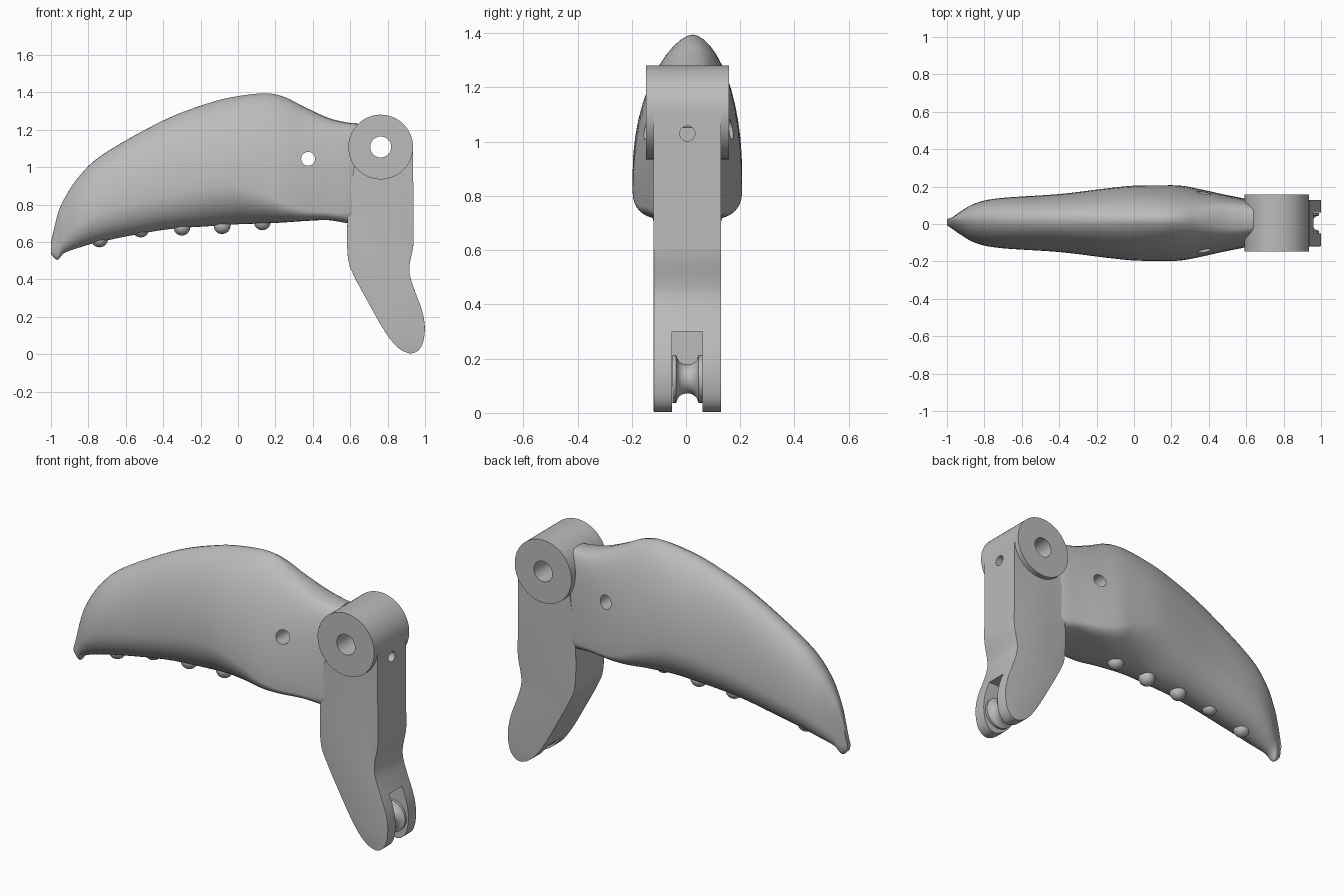
import bpy, bmesh, math
from mathutils import Vector, Matrix

cube = bpy.data.objects.get("Cube")
if cube:
    bpy.data.objects.remove(cube, do_unlink=True)

MID = 0.005  # shared centre plane of the whole part

grey = bpy.data.materials.new("light grey")
grey.use_nodes = True
grey.diffuse_color = (0.5, 0.5, 0.5, 1)
grey.node_tree.nodes["Principled BSDF"].inputs["Base Color"].default_value = (0.5, 0.5, 0.5, 1)


def finish(name, bm):
    """Turn a bmesh into a named grey object."""
    bmesh.ops.recalc_face_normals(bm, faces=bm.faces)
    mesh = bpy.data.meshes.new(name)
    bm.to_mesh(mesh)
    bm.free()
    mesh.materials.append(grey)
    obj = bpy.data.objects.new(name, mesh)
    bpy.context.collection.objects.link(obj)
    return obj


def activate(obj):
    bpy.ops.object.select_all(action='DESELECT')
    obj.select_set(True)
    bpy.context.view_layer.objects.active = obj


def smooth(obj, angle=35):
    activate(obj)
    bpy.ops.object.shade_smooth_by_angle(angle=math.radians(angle))


def spline(rows, steps):
    """Smooth curve through rows of values of any width."""
    out = []
    for i in range(len(rows) - 1):
        quad = [rows[max(i - 1, 0)], rows[i], rows[i + 1], rows[min(i + 2, len(rows) - 1)]]
        for s in range(steps):
            t = s / steps
            out.append([0.5 * (2 * b + (c - a) * t + (2 * a - 5 * b + 4 * c - d) * t ** 2
                               + (3 * b - a - 3 * c + d) * t ** 3) for a, b, c, d in zip(*quad)])
    out.append(list(rows[-1]))
    return out


def cylinder(name, centre, radius, depth, axis):
    bm = bmesh.new()
    turn = Matrix.Rotation(math.pi / 2, 4, 'X' if axis == 'Y' else 'Y')
    bmesh.ops.create_cone(bm, cap_ends=True, segments=64, radius1=radius, radius2=radius,
                          depth=depth, matrix=Matrix.Translation(centre) @ turn)
    return finish(name, bm)


def boolean(target, other, operation='DIFFERENCE'):
    mod = target.modifiers.new("boolean", 'BOOLEAN')
    mod.operation, mod.object, mod.solver = operation, other, 'EXACT'
    activate(target)
    bpy.ops.object.modifier_apply(modifier=mod.name)


def discard(*helpers):
    for h in helpers:
        bpy.data.objects.remove(h, do_unlink=True)


# Curved claw body: x, top, bottom, half width, widest height, upper and lower fullness
STATIONS = [
    (-1.0, 0.60, 0.535, 0.012, 0.56, 1, 1),
    (-0.965, 0.745, 0.505, 0.035, 0.58, 1, 1),
    (-0.93, 0.83, 0.54, 0.06, 0.63, 1, 1),
    (-0.85, 0.95, 0.57, 0.105, 0.70, 1, 1),
    (-0.72, 1.07, 0.605, 0.133, 0.76, 1, 1),
    (-0.4, 1.25, 0.665, 0.155, 0.85, 1, 1),
    (-0.15, 1.345, 0.685, 0.185, 0.90, 1.1, 1.1),
    (0.0, 1.38, 0.695, 0.2, 0.90, 1.15, 1.1),
    (0.15, 1.395, 0.70, 0.202, 0.85, 1.15, 0.9),
    (0.25, 1.375, 0.705, 0.2, 0.80, 1.1, 0.7),
    (0.35, 1.325, 0.712, 0.182, 0.77, 0.9, 0.5),
    (0.48, 1.265, 0.717, 0.153, 0.76, 0.6, 0.4),
    (0.58, 1.24, 0.702, 0.133, 0.76, 0.5, 0.4),
    (0.64, 1.235, 0.70, 0.115, 0.78, 0.5, 0.4),
]
RING = 48
bm = bmesh.new()
rings = []
for x, top, low, half, wide, upper, lower in spline(STATIONS, 6):
    ring = []
    for k in range(RING):
        a = math.tau * k / RING
        c, s = math.cos(a), math.sin(a)
        reach = top - wide if s > 0 else wide - low
        width = half * abs(c) ** (upper if s > 0 else lower)
        lean = 0.02 * max(s, 0) ** 2
        ring.append(bm.verts.new((x, MID + lean + math.copysign(width, c), wide + reach * s)))
    rings.append(ring)
for r1, r2 in zip(rings, rings[1:]):
    for k in range(RING):
        n = (k + 1) % RING
        bm.faces.new((r1[k], r1[n], r2[n], r2[k]))
bm.faces.new(rings[0])
bm.faces.new(rings[-1])
body = finish("claw_body", bm)
pin_hole = cylinder("pin_hole_cutter", (0.375, MID, 1.045), 0.037, 1, 'Y')

# Row of round studs under the claw
for i, (x, z) in enumerate([(-0.74, 0.617), (-0.52, 0.67), (-0.3, 0.68), (-0.085, 0.688), (0.13, 0.708)]):
    bm = bmesh.new()
    bmesh.ops.create_uvsphere(bm, u_segments=24, v_segments=16, radius=0.045,
                              matrix=Matrix.Translation((x, MID, z)))
    smooth(finish("grip_stud_%d" % (i + 1), bm))

# Lever arm: smooth outline pulled through its thickness
OUTLINE = [(0.64, 1.11), (0.61, 0.94), (0.592, 0.8), (0.583, 0.65), (0.59, 0.5), (0.625, 0.41),
           (0.7, 0.27), (0.78, 0.13), (0.85, 0.04), (0.925, 0.004), (0.98, 0.04), (0.999, 0.13),
           (0.985, 0.23), (0.945, 0.34), (0.92, 0.42), (0.918, 0.48), (0.937, 0.58),
           (0.938, 0.68), (0.936, 1.11)]
bm = bmesh.new()
face = bm.faces.new([bm.verts.new((x, MID - 0.124, z)) for x, z in spline(OUTLINE, 4)])
pull = bmesh.ops.extrude_face_region(bm, geom=[face])
bmesh.ops.translate(bm, vec=Vector((0, 0.248, 0)),
                    verts=[v for v in pull["geom"] if isinstance(v, bmesh.types.BMVert)])
rims = [e for e in bm.edges if abs(e.verts[0].co.y - e.verts[1].co.y) < 0.01
        and max(v.co.z for v in e.verts) < (0.6 if e.verts[0].co.x > 0.8 else 0.75)]
bmesh.ops.bevel(bm, geom=rims, offset=0.025, segments=4, profile=0.5, affect='EDGES', clamp_overlap=True)
arm = finish("lever_arm", bm)

# Slot for the roller at the foot of the arm
bm = bmesh.new()
bmesh.ops.create_cube(bm, size=1, matrix=Matrix.Translation((1.0, MID, 0.1))
                      @ Matrix.Diagonal((0.4, 0.112, 0.4, 1)))
slot = finish("slot_cutter", bm)
boolean(arm, slot)

# Pivot hub with its bore and a side hole
hub = cylinder("pivot_hub", (0.763, MID, 1.108), 0.173, 0.306, 'Y')
bore = cylinder("bore_cutter", (0.763, MID, 1.108), 0.056, 1, 'Y')
side_hole = cylinder("side_hole_cutter", (0.9, MID, 1.03), 0.028, 0.26, 'X')
boolean(body, pin_hole)
for part in (body, arm, hub):
    boolean(part, bore)
for part in (arm, hub):
    boolean(part, side_hole)
for part in (body, arm, hub):
    smooth(part)
discard(pin_hole, slot, bore, side_hole)

# Grooved roller turned around the cross axis
bm = bmesh.new()
half = 0.055
profile = [(0.0, -half)]
for k in range(17):
    y = -half + 2 * half * k / 16
    groove = max(0, 1 - (y / 0.04) ** 2) ** 0.5
    profile.append((0.088 - 0.035 * groove, y))
profile.append((0.0, half))
verts = [bm.verts.new((r, y, 0)) for r, y in profile]
edges = [bm.edges.new(pair) for pair in zip(verts, verts[1:])]
bmesh.ops.spin(bm, geom=verts + edges, cent=(0, 0, 0), axis=(0, 1, 0), angle=math.tau, steps=40)
bmesh.ops.remove_doubles(bm, verts=bm.verts, dist=0.0005)
bmesh.ops.translate(bm, verts=bm.verts, vec=(0.9, MID, 0.125))
smooth(finish("grooved_roller", bm))
